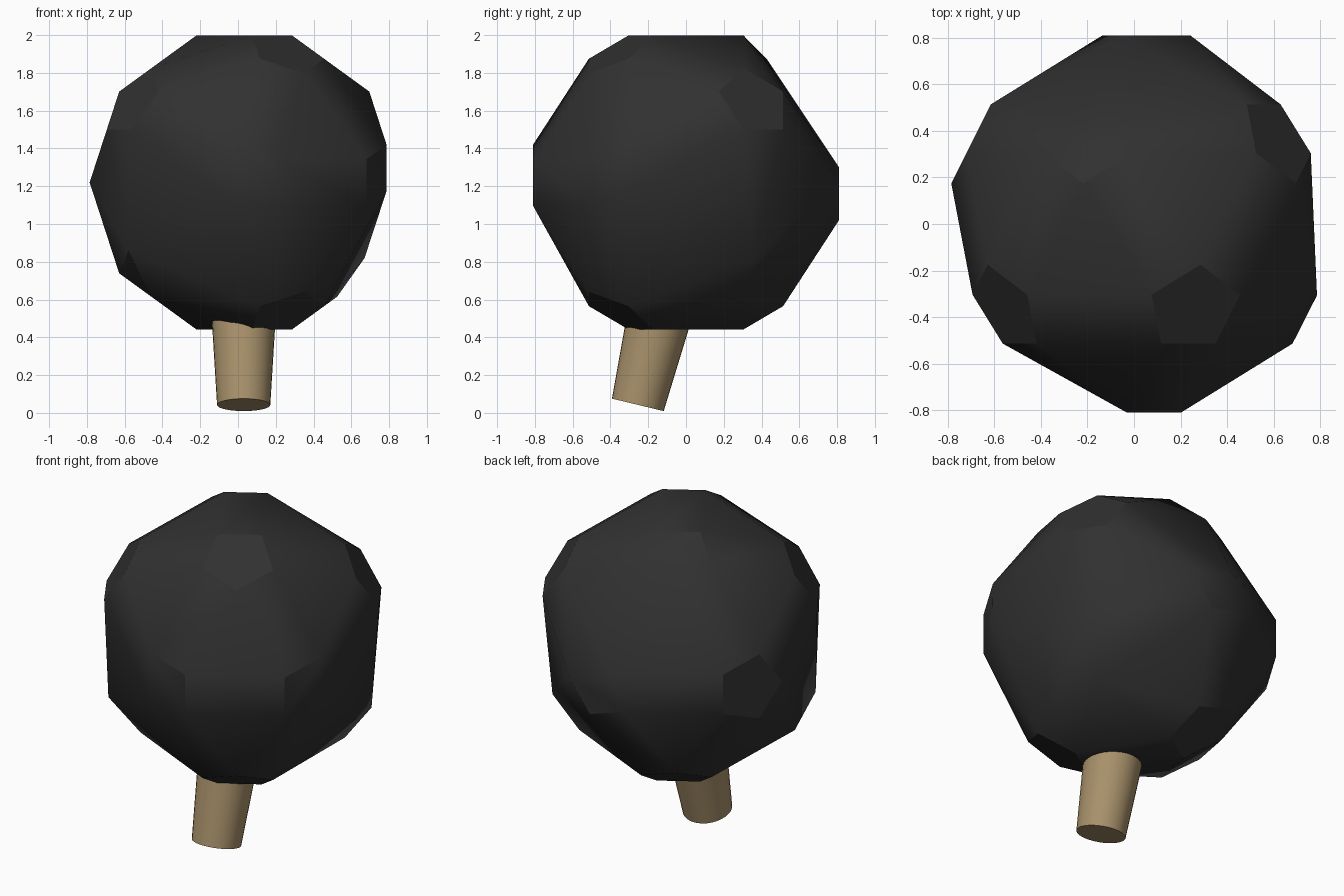
import bpy, bmesh, math
from itertools import combinations
from mathutils import Vector

if "Cube" in bpy.data.objects:
    bpy.data.objects.remove(bpy.data.objects["Cube"])


def material(name, rgb):
    m = bpy.data.materials.new(name)
    m.diffuse_color = (*rgb, 1)
    m.use_nodes = True
    m.node_tree.nodes["Principled BSDF"].inputs["Base Color"].default_value = m.diffuse_color
    return m


def finish(name, bm, mat):
    mesh = bpy.data.meshes.new(name)
    bmesh.ops.recalc_face_normals(bm, faces=bm.faces)
    bm.to_mesh(mesh)
    bm.free()
    ob = bpy.data.objects.new(name, mesh)
    bpy.context.collection.objects.link(ob)
    mesh.materials.append(mat)
    bpy.ops.object.select_all(action='DESELECT')
    ob.select_set(True)
    bpy.context.view_layer.objects.active = ob
    bpy.ops.object.shade_smooth_by_angle(angle=math.radians(30))
    return ob


# Head: edge-bevelled icosahedron with its poles along y
DIST, RAD = 0.81, 0.21
CENTRE = Vector((0.033, 0, 1.22))
corners = [Vector((0, -1, 0)), Vector((0, 1, 0))]
for side, start in ((-1, 0), (1, 36)):
    for i in range(5):
        a = math.radians(start + 72 * i)
        corners.append(Vector((0.8944 * math.cos(a), side * 0.4472, 0.8944 * math.sin(a))))

points = []
for tri in combinations(corners, 3):
    if all(p.dot(q) > 0.4 for p, q in combinations(tri, 2)):
        n = sum(tri, Vector()).normalized()
        for c in tri:
            tangent = (n - c * n.dot(c)).normalized()
            points.append(c * DIST + tangent * RAD + CENTRE)

# Worn corners: groups of bevel points merged into one (z relative to the centre)
worn = [
    ([(.86, -.18, 0), (.80, -.31, -.2)], (.785, -.31, -.05)),
    ([(.70, .18, -.48), (.50, .51, -.48), (.64, .51, -.29), (.76, .31, -.29)], (.67, .36, -.40)),
    ([(-.175, -.81, 0), (-.03, -.81, -.2)], (-.06, -.785, -.1)),
    ([(.1, .81, .2), (-.135, .81, .125)], (-.05, .81, .08)),
    ([(-.43, -.51, -.48), (-.57, -.51, -.29), (-.69, -.31, -.29)], (-.58, -.45, -.36)),
    ([(-.29, .51, .59), (-.05, .51, .66)], (-.17, .43, .65)),
]
up = Vector((0, 0, CENTRE.z))
for old, new in worn:
    for o in old:
        points.remove(min(points, key=lambda p: (p - Vector(o) - up).length))
    points.append(Vector(new) + up)

bm = bmesh.new()
for p in points:
    bm.verts.new(p)
bmesh.ops.convex_hull(bm, input=bm.verts)
bmesh.ops.dissolve_limit(bm, angle_limit=math.radians(1), verts=bm.verts, edges=bm.edges)
finish("head", bm, material("dark", (0.03, 0.03, 0.03)))

# Stick: tilted, slightly tapered round handle
base = Vector((0.03, -0.255, 0.0425))
axis = Vector((0, 0.234, 0.972)).normalized()
length = 0.62
bm = bmesh.new()
bmesh.ops.create_cone(bm, cap_ends=True, segments=32, radius1=0.141, radius2=0.178, depth=length)
stick = finish("stick", bm, material("wood", (0.4, 0.29, 0.15)))
stick.location = base + axis * length / 2
stick.rotation_euler = axis.to_track_quat('Z', 'Y').to_euler()
